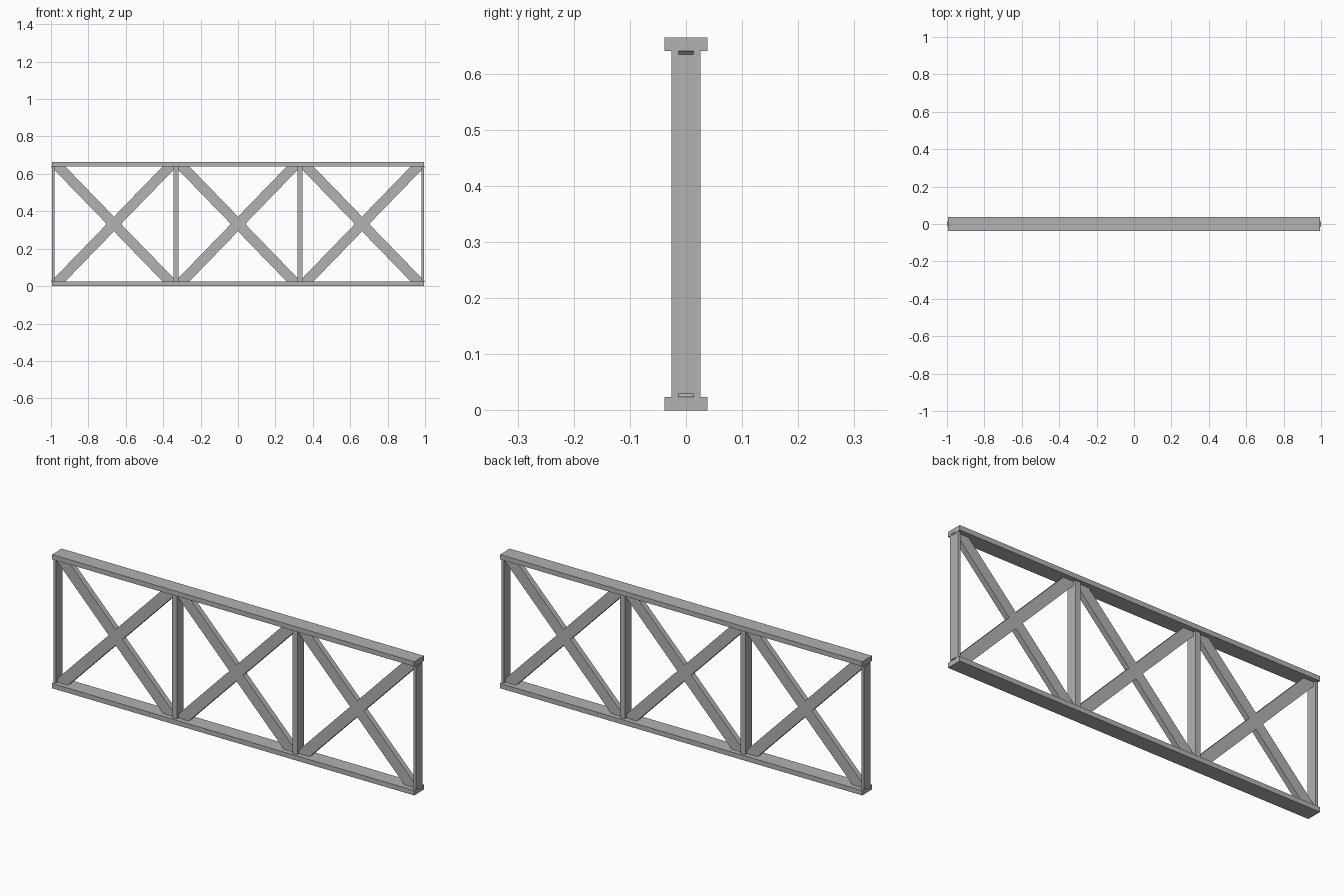
import bpy
import bmesh

cube = bpy.data.objects.get("Cube")
if cube:
    bpy.data.objects.remove(cube, do_unlink=True)

# Single plain grey
grey = bpy.data.materials.new("plain_grey")
grey.use_nodes = True
colour = (0.445, 0.445, 0.445, 1)
grey.diffuse_color = colour
grey.node_tree.nodes["Principled BSDF"].inputs["Base Color"].default_value = colour

HEIGHT = 0.664
HALF_LENGTH = 0.995
RAIL_THICK, RAIL_DEPTH = 0.024, 0.077
POST_WIDTH, POST_DEPTH = 0.027, 0.052
BRACE_DEPTH = 0.027
BAY = HALF_LENGTH * 2 / 3
LOW, HIGH = RAIL_THICK, HEIGHT - RAIL_THICK


def prism(name, outline, depth):
    """Extrude an (x, z) outline along y, centred on y = 0."""
    bm = bmesh.new()
    face = bm.faces.new([bm.verts.new((x, -depth / 2, z)) for x, z in outline])
    result = bmesh.ops.extrude_face_region(bm, geom=[face])
    moved = [v for v in result["geom"] if isinstance(v, bmesh.types.BMVert)]
    bmesh.ops.translate(bm, verts=moved, vec=(0, depth, 0))
    bmesh.ops.recalc_face_normals(bm, faces=bm.faces)
    mesh = bpy.data.meshes.new(name)
    bm.to_mesh(mesh)
    bm.free()
    mesh.materials.append(grey)
    obj = bpy.data.objects.new(name, mesh)
    bpy.context.collection.objects.link(obj)


def block(name, x0, x1, z0, z1, depth):
    prism(name, [(x0, z0), (x1, z0), (x1, z1), (x0, z1)], depth)


# Top and bottom rails
block("bottom_rail", -HALF_LENGTH, HALF_LENGTH, 0, LOW, RAIL_DEPTH)
block("top_rail", -HALF_LENGTH, HALF_LENGTH, HIGH, HEIGHT, RAIL_DEPTH)

# Upright posts, the outer two cut to half width at the rail ends
for i in range(4):
    x = -HALF_LENGTH + i * BAY
    x0 = max(x - POST_WIDTH / 2, -HALF_LENGTH)
    x1 = min(x + POST_WIDTH / 2, HALF_LENGTH)
    block(f"post_{i + 1}", x0, x1, LOW, HIGH, POST_DEPTH)

# Crossed braces with level-cut ends, two per bay
REACH = 0.299
HALF_CUT = 0.038
for i in range(3):
    x = (i - 1) * BAY
    for name, lean in (("rising", 1), ("falling", -1)):
        foot, head = x - lean * REACH, x + lean * REACH
        prism(f"{name}_brace_{i + 1}",
              [(foot - HALF_CUT, LOW), (foot + HALF_CUT, LOW),
               (head + HALF_CUT, HIGH), (head - HALF_CUT, HIGH)],
              BRACE_DEPTH)
